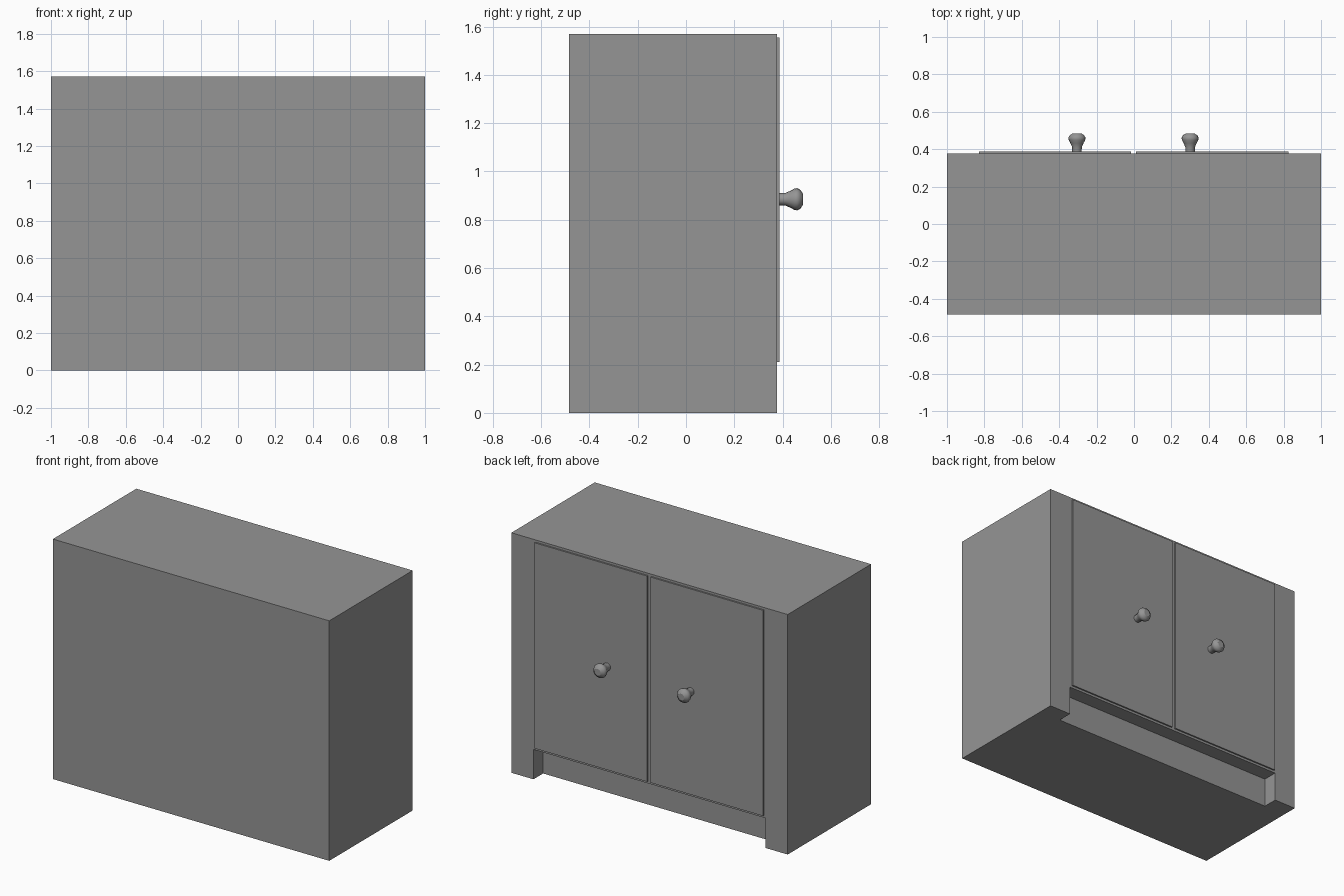
import bpy, bmesh, math
from mathutils import Matrix

if "Cube" in bpy.data.objects:
    bpy.data.objects.remove(bpy.data.objects["Cube"], do_unlink=True)

grey = bpy.data.materials.new("neutral grey")
grey.use_nodes = True
colour = (0.3, 0.3, 0.3, 1)
grey.diffuse_color = colour
grey.node_tree.nodes["Principled BSDF"].inputs["Base Color"].default_value = colour


def finish(name, bm):
    bmesh.ops.recalc_face_normals(bm, faces=bm.faces)
    mesh = bpy.data.meshes.new(name)
    bm.to_mesh(mesh)
    bm.free()
    mesh.materials.append(grey)
    obj = bpy.data.objects.new(name, mesh)
    bpy.context.collection.objects.link(obj)
    return obj


def box(name, low, high):
    bm = bmesh.new()
    size = [b - a for a, b in zip(low, high)]
    centre = [(a + b) / 2 for a, b in zip(low, high)]
    bmesh.ops.create_cube(bm, size=1,
                          matrix=Matrix.Translation(centre) @ Matrix.Diagonal((*size, 1)))
    return finish(name, bm)


def knob(name, x, z, profile, sides=16):
    # Lathe (y, radius) pairs around the y axis, then cap the tip
    bm = bmesh.new()
    rings = [[bm.verts.new((x + r * math.cos(i * math.tau / sides), y,
                            z + r * math.sin(i * math.tau / sides)))
              for i in range(sides)] for y, r in profile]
    for a, b in zip(rings, rings[1:]):
        for i in range(sides):
            j = (i + 1) % sides
            bm.faces.new((a[i], a[j], b[j], b[i]))
    bm.faces.new(rings[0])
    bm.faces.new(rings[-1])
    for face in bm.faces:
        face.smooth = len(face.verts) == 4
    return finish(name, bm)


# Cabinet carcass with a toe-kick recess cut under the doors
BACK, FACE, TOP = -0.485, 0.377, 1.57
carcass = box("cabinet_body", (-1, BACK, 0), (1, FACE, TOP))
cutter = box("toe_kick_cutter", (-0.84, FACE - 0.1, -0.1), (0.84, FACE + 0.1, 0.195))
cutter.hide_render = True
cutter.hide_viewport = True
cut = carcass.modifiers.new("toe_kick", "BOOLEAN")
cut.operation = "DIFFERENCE"
cut.solver = "EXACT"
cut.object = cutter

# Pair of thin doors, each with a flared knob
FRONT = FACE + 0.01
profile = [(FRONT - 0.005, 0.025), (FRONT + 0.025, 0.026), (FRONT + 0.045, 0.035),
           (FRONT + 0.062, 0.044), (FRONT + 0.074, 0.046), (FRONT + 0.087, 0.039),
           (FRONT + 0.098, 0.022)]
for side, x0, x1, kx in (("left", 0.01, 0.825, 0.3), ("right", -0.83, -0.015, -0.305)):
    box(side + "_door", (x0, FACE - 0.002, 0.21), (x1, FRONT, 1.555))
    knob(side + "_door_knob", kx, 0.885, profile)
